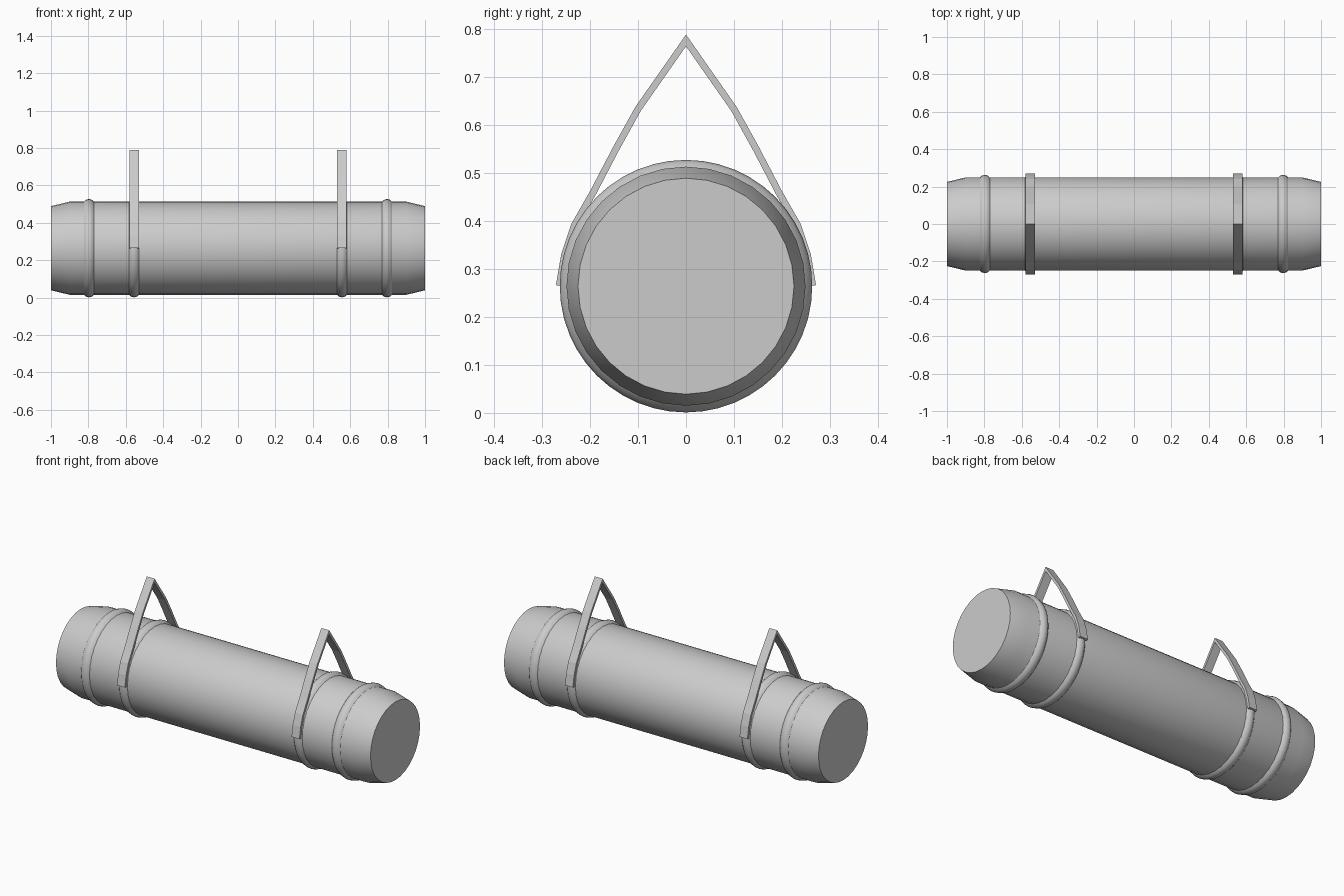
import bpy, bmesh, math
from mathutils import Vector

if "Cube" in bpy.data.objects:
    bpy.data.objects.remove(bpy.data.objects["Cube"])

CZ = 0.264      # height of the barrel axis


def finish(name, bm, smooth=True):
    bmesh.ops.recalc_face_normals(bm, faces=bm.faces)
    me = bpy.data.meshes.new(name)
    bm.to_mesh(me)
    bm.free()
    ob = bpy.data.objects.new(name, me)
    bpy.context.collection.objects.link(ob)
    if smooth:
        bpy.ops.object.select_all(action='DESELECT')
        ob.select_set(True)
        bpy.context.view_layer.objects.active = ob
        bpy.ops.object.shade_smooth_by_angle(angle=math.radians(30))
    return ob


def lathe(name, profile, sides, closed=False):
    """Revolve (x, radius) points around the horizontal axis."""
    bm = bmesh.new()
    rings = []
    for x, r in profile:
        rings.append([bm.verts.new((x, r * math.sin(2 * math.pi * i / sides),
                                    CZ + r * math.cos(2 * math.pi * i / sides)))
                      for i in range(sides)])
    pairs = list(zip(rings, rings[1:]))
    if closed:
        pairs.append((rings[-1], rings[0]))
    else:
        bm.faces.new(rings[0])
        bm.faces.new(rings[-1])
    for a, b in pairs:
        for i in range(sides):
            j = (i + 1) % sides
            bm.faces.new((a[i], a[j], b[j], b[i]))
    return finish(name, bm)


def strap(name, x, width, thick, half):
    """Flat band following a mirrored (y, z) path."""
    path = [Vector(p) for p in half] + [Vector((-y, z)) for y, z in half[-2::-1]]
    bm = bmesh.new()
    rows = []
    for i, p in enumerate(path):
        d1 = (path[max(i, 1)] - path[max(i, 1) - 1]).normalized()
        k = min(i + 1, len(path) - 1)
        d2 = (path[k] - path[k - 1]).normalized()
        n1, n2 = Vector((d1.y, -d1.x)), Vector((d2.y, -d2.x))
        n = (n1 + n2).normalized()
        off = n * (thick / 2 / n.dot(n1))
        rows.append([bm.verts.new((x + sx * width / 2, *(p + s * off)))
                     for sx, s in ((-1, 1), (1, 1), (1, -1), (-1, -1))])
    for a, b in zip(rows, rows[1:]):
        for i in range(4):
            j = (i + 1) % 4
            bm.faces.new((a[i], a[j], b[j], b[i]))
    bm.faces.new(rows[0])
    bm.faces.new(rows[-1])
    return finish(name, bm, smooth=False)


# Roll body with tapered ends
lathe("roll_body", [(-1, 0.225), (-0.9, 0.249), (0.9, 0.249), (1, 0.225)], 32)

# Rounded bands and carrying handles at both ends
handle_path = [(0.264, 0.265), (0.253, 0.33), (0.233, 0.39), (0.193, 0.46),
               (0.146, 0.55), (0.1, 0.633), (0, 0.776)]
for side, s in (("left", -1), ("right", 1)):
    for part, x in (("outer_band", 0.797), ("inner_band", 0.556)):
        lathe(f"{part}_{side}",
              [(s * x + 0.034 * math.cos(2 * math.pi * i / 12),
                0.229 + 0.034 * math.sin(2 * math.pi * i / 12)) for i in range(12)],
              48, closed=True)
    strap(f"handle_{side}", s * 0.555, 0.05, 0.014, handle_path)
